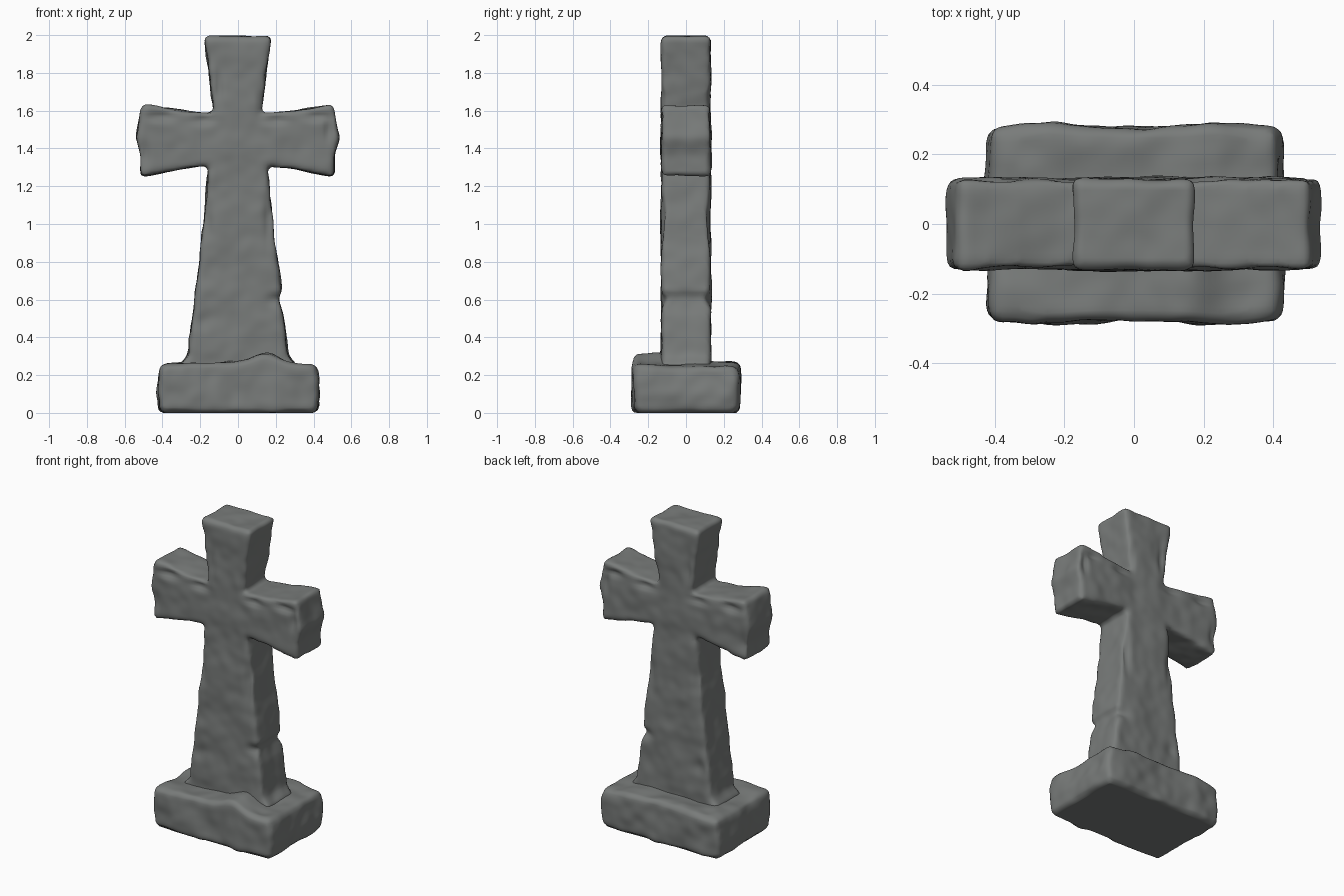
import bpy, bmesh, math
from mathutils import Vector, noise

if "Cube" in bpy.data.objects:
    bpy.data.objects.remove(bpy.data.objects["Cube"])

stone = bpy.data.materials.new("weathered grey stone")
stone.diffuse_color = (0.19, 0.20, 0.195, 1)
stone.use_nodes = True
stone.node_tree.nodes["Principled BSDF"].inputs["Base Color"].default_value = stone.diffuse_color


def prism(name, outline, depth, bevel, voxel):
    """Extrude an x/z outline along y, round its edges and retopologise."""
    bm = bmesh.new()
    face = bm.faces.new([bm.verts.new((x, -depth, z)) for x, z in outline])
    res = bmesh.ops.extrude_face_region(bm, geom=[face])
    bmesh.ops.translate(bm, vec=(0, 2 * depth, 0),
                        verts=[g for g in res["geom"] if isinstance(g, bmesh.types.BMVert)])
    bmesh.ops.recalc_face_normals(bm, faces=bm.faces)
    me = bpy.data.meshes.new(name)
    bm.to_mesh(me)
    bm.free()
    ob = bpy.data.objects.new(name, me)
    bpy.context.collection.objects.link(ob)
    b = ob.modifiers.new("Round", 'BEVEL')
    b.width, b.segments, b.limit_method, b.angle_limit = bevel, 2, 'ANGLE', math.radians(40)
    r = ob.modifiers.new("Remesh", 'REMESH')
    r.mode, r.voxel_size = 'VOXEL', voxel
    s = ob.modifiers.new("Smooth", 'SMOOTH')
    s.factor, s.iterations = 0.5, 2
    dg = bpy.context.evaluated_depsgraph_get()
    new = bpy.data.meshes.new_from_object(ob.evaluated_get(dg))
    ob.modifiers.clear()
    ob.data = new
    new.materials.clear()
    new.materials.append(stone)
    return ob


def weather(ob, amp, shape):
    """Uneven hewn surface, followed by a part-specific reshaping."""
    me = ob.data
    normals = [v.normal.copy() for v in me.vertices]
    for v, n in zip(me.vertices, normals):
        p = v.co.copy()
        k = noise.noise(p * 6) + 0.5 * noise.noise(p * 14 + Vector((3, 1, 7)))
        v.co = shape(p + n * amp * k, p)
    me.polygons.foreach_set("use_smooth", [True] * len(me.polygons))
    me.update()


# Cross: flared head, concave arms and tapering shaft
cross_outline = [
    (-0.18, 1.995), (-0.155, 1.80), (-0.125, 1.585), (-0.30, 1.60), (-0.505, 1.635),
    (-0.52, 1.56), (-0.54, 1.46), (-0.515, 1.36), (-0.515, 1.25), (-0.33, 1.285), (-0.155, 1.31),
    (-0.19, 0.95), (-0.235, 0.57), (-0.265, 0.30), (-0.31, 0.26), (-0.31, 0.18),
    (0.31, 0.18), (0.31, 0.26), (0.265, 0.30), (0.24, 0.52), (0.213, 0.61), (0.227, 0.65),
    (0.19, 0.98), (0.152, 1.31), (0.33, 1.285), (0.51, 1.25), (0.51, 1.36), (0.535, 1.46),
    (0.515, 1.56), (0.505, 1.635), (0.30, 1.60), (0.12, 1.585), (0.15, 1.80), (0.178, 1.995)]

# Chips on the broad faces: x, z, half width, half height, depth
chips = [(-0.41, 1.57, .07, .025, .022), (-0.18, 1.55, .06, .022, .02), (0.20, 1.55, .06, .02, .02),
         (0.42, 1.57, .06, .022, .02), (0.48, 1.50, .02, .06, .02), (-0.49, 1.36, .02, .06, .015),
         (-0.10, 1.72, .02, .09, .015), (0.12, 1.65, .02, .06, .012), (0.16, 1.02, .022, .11, .02),
         (-0.16, 1.02, .022, .10, .015), (-0.18, 0.48, .045, .05, .013), (0.20, 0.60, .05, .03, .02)]


def cross_shape(q, p):
    for x, z, w, h, d in chips:
        k = math.exp(-((p.x - x) / w) ** 2 - ((p.z - z) / h) ** 2)
        q.y -= d * k * max(-1, min(1, p.y / 0.1))
    q.z = min(q.z, 2.0)
    return q


cross = prism("stone_cross", cross_outline, 0.131, 0.022, 0.015)
weather(cross, 0.009, cross_shape)

# Base: rough block with its top rising towards the shaft
base_outline = [(-0.42, 0), (-0.425, 0.10), (-0.41, 0.252), (-0.25, 0.26), (0.25, 0.26),
                (0.412, 0.252), (0.43, 0.10), (0.418, 0)]


def base_shape(q, p):
    t = max(0, min(1, (p.z - 0.08) / 0.17))
    front = max(0, min(1, -p.y / 0.12))
    mound = 0.045 * math.exp(-((p.x - 0.15) / 0.09) ** 2) * front
    q.z += t * (mound + 0.012 * math.exp(-(p.x / 0.25) ** 2))
    # hollow middle of the long sides, slightly bulging ends
    q.y *= 1 + 0.03 * math.exp(-((abs(p.x) - 0.25) / 0.1) ** 2)
    q.z = 0 if p.z < 0.008 else max(q.z, 0)
    return q


base = prism("stone_base", base_outline, 0.277, 0.03, 0.016)
weather(base, 0.012, base_shape)
